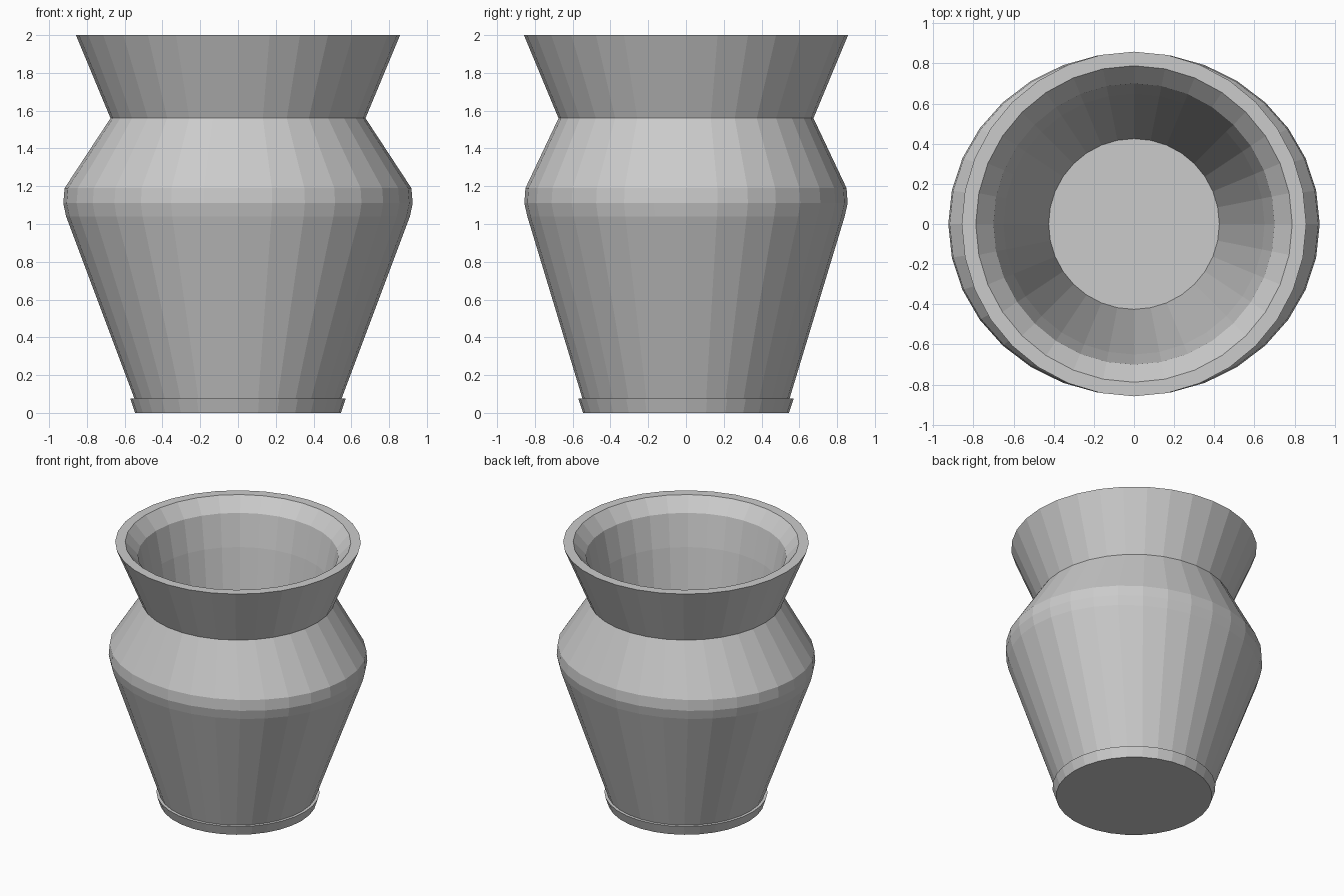
import bpy, bmesh, math

if "Cube" in bpy.data.objects:
    bpy.data.objects.remove(bpy.data.objects["Cube"])

SEGMENTS = 32

# (x radius, y radius, z): up the outside, over the rim, down the inside
PROFILE = [
    (0.545, 0.545, 0.00),   # foot
    (0.57, 0.57, 0.075),
    (0.548, 0.548, 0.075),  # body
    (0.91, 0.84, 1.04),
    (0.925, 0.856, 1.11),   # slightly oval belly
    (0.918, 0.85, 1.19),
    (0.675, 0.675, 1.56),   # neck
    (0.858, 0.858, 2.00),   # rim
    (0.788, 0.788, 2.00),
    (0.70, 0.70, 1.90),     # inner lip
    (0.65, 0.65, 1.66),
    (0.425, 0.425, 0.10),   # inner floor
]


def lathe(name, profile):
    bm = bmesh.new()
    rings = []
    for rx, ry, z in profile:
        angles = [2 * math.pi * i / SEGMENTS for i in range(SEGMENTS)]
        rings.append([bm.verts.new((rx * math.cos(a), ry * math.sin(a), z))
                      for a in angles])
    for low, high in zip(rings, rings[1:]):
        for i in range(SEGMENTS):
            j = (i + 1) % SEGMENTS
            bm.faces.new((low[i], low[j], high[j], high[i]))
    # Underside and inside floor
    bm.faces.new(rings[0][::-1])
    bm.faces.new(rings[-1])
    bmesh.ops.recalc_face_normals(bm, faces=bm.faces)
    mesh = bpy.data.meshes.new(name)
    bm.to_mesh(mesh)
    bm.free()
    obj = bpy.data.objects.new(name, mesh)
    bpy.context.collection.objects.link(obj)
    return obj


# Hollow vase with flat facets
lathe("vase", PROFILE)
